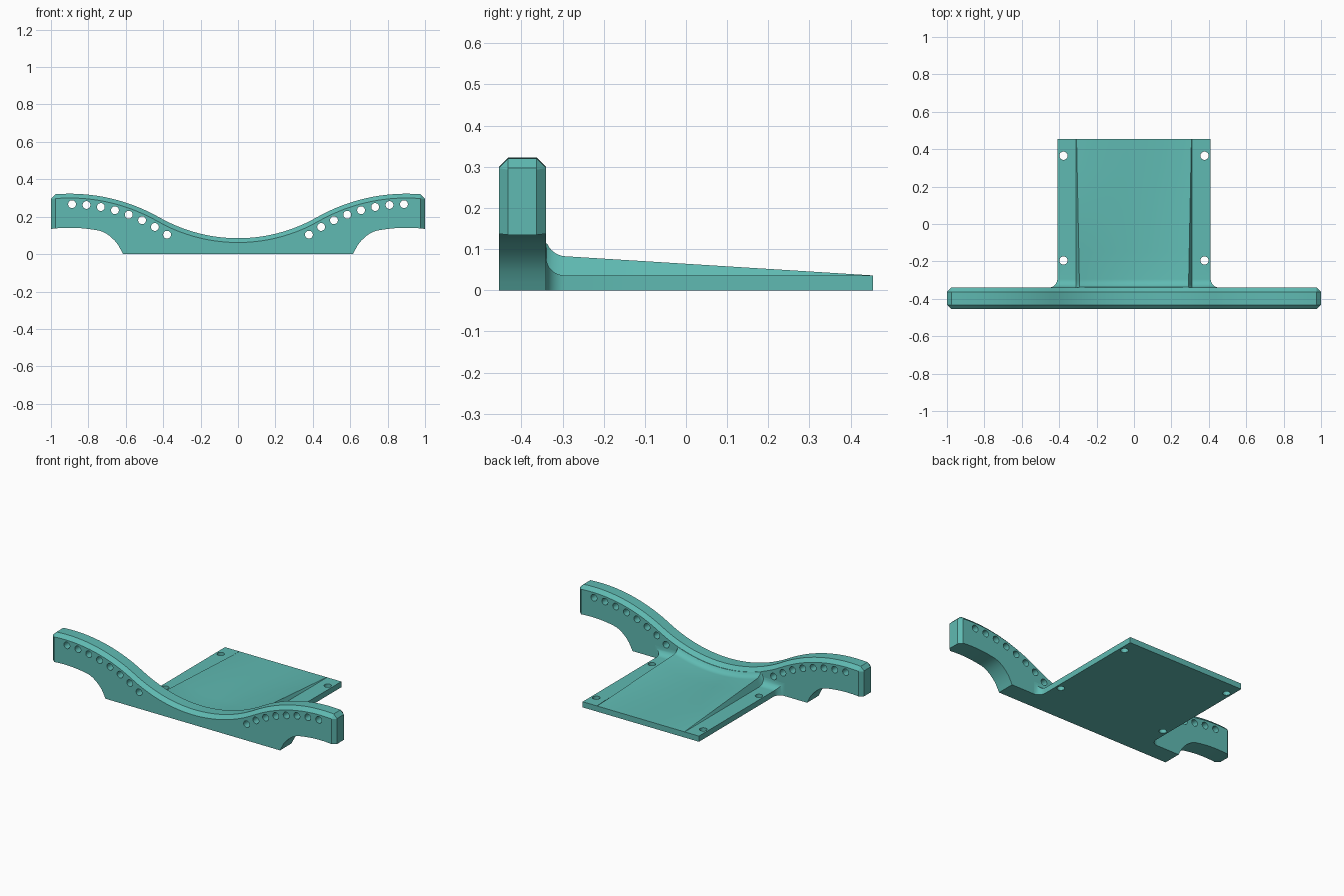
import bpy, bmesh, math
from mathutils import Matrix

if "Cube" in bpy.data.objects:
    bpy.data.objects.remove(bpy.data.objects["Cube"])

teal = bpy.data.materials.new("teal")
teal.diffuse_color = (0.115, 0.49, 0.445, 1)
teal.use_nodes = True
teal.node_tree.nodes["Principled BSDF"].inputs["Base Color"].default_value = teal.diffuse_color

Y0, Y1, C = -0.455, -0.34, 0.023      # yoke front, yoke back, chamfer
YB, R, T = 0.455, 0.045, 0.036        # plate rear, fillet radius, plate thickness
ARC_X, ARC_Z = 0.9, -0.647            # centre of the arm arcs


def loft(name, sections):
    """Closed skin through equal-length loops of points."""
    bm = bmesh.new()
    rows = [[bm.verts.new(p) for p in s] for s in sections]
    n = len(rows[0])
    for a, b in zip(rows, rows[1:]):
        for i in range(n):
            j = (i + 1) % n
            bm.faces.new((a[i], a[j], b[j], b[i]))
    bm.faces.new(rows[0])
    bm.faces.new(rows[-1][::-1])
    bmesh.ops.recalc_face_normals(bm, faces=bm.faces)
    me = bpy.data.meshes.new(name)
    bm.to_mesh(me)
    bm.free()
    ob = bpy.data.objects.new(name, me)
    bpy.context.collection.objects.link(ob)
    me.materials.append(teal)
    return ob


def drill(ob, centres, radius, rot):
    """Cut round through holes at the given centres."""
    bm = bmesh.new()
    for c in centres:
        bmesh.ops.create_cone(bm, cap_ends=True, segments=32, radius1=radius, radius2=radius,
                              depth=0.3, matrix=Matrix.Translation(c) @ rot)
    me = bpy.data.meshes.new("hole_cutter")
    bm.to_mesh(me)
    bm.free()
    me.materials.append(teal)
    cutter = bpy.data.objects.new("hole_cutter", me)
    bpy.context.collection.objects.link(cutter)
    cutter.hide_render = True
    mod = ob.modifiers.new("holes", 'BOOLEAN')
    mod.operation, mod.solver, mod.object = 'DIFFERENCE', 'EXACT', cutter
    bpy.ops.object.select_all(action='DESELECT')
    bpy.context.view_layer.objects.active = ob
    ob.select_set(True)
    bpy.ops.object.modifier_apply(modifier=mod.name)
    bpy.data.objects.remove(cutter)
    bpy.ops.object.shade_smooth_by_angle(angle=math.radians(25))


def top(x):
    """Upper edge of the yoke: a dip blending into two arches."""
    x = abs(x)
    if x < 0.42:
        return 0.935 - math.sqrt(0.85 ** 2 - x * x)
    return ARC_Z + math.sqrt(0.97 ** 2 - (x - ARC_X) ** 2)


UNDER = [(0.615, 0), (0.625, 0.02), (0.64, 0.048), (0.66, 0.073), (0.685, 0.096),
         (0.705, 0.110), (0.725, 0.120), (0.745, 0.126), (0.765, 0.1295)]


def under(x):
    """Lower edge of the yoke: flat foot, curved notch, arched arm."""
    x = abs(x)
    if x <= 0.615:
        return 0
    for (xa, za), (xb, zb) in zip(UNDER, UNDER[1:]):
        if x <= xb:
            return za + (zb - za) * (x - xa) / (xb - xa)
    return ARC_Z + math.sqrt(0.788 ** 2 - (x - ARC_X) ** 2)


# Yoke: chamfered section swept along x, narrowing at both tips
def yoke_section(x):
    zt, zb, inset = top(x), under(x), 0
    slope = (top(x + 0.001) - top(x - 0.001)) / 0.002 if abs(x) < 0.98 else 0
    shoulder = zt - C * math.sqrt(1 + slope * slope)
    if abs(x) > 0.99:
        inset, zt, shoulder = C, zt - 0.021, zt - 0.025
    return [(x, Y0 + inset, zb), (x, Y0 + inset, shoulder), (x, Y0 + C, zt),
            (x, Y1 - C, zt), (x, Y1 - inset, shoulder), (x, Y1 - inset, zb)]


half = [i * 0.03 for i in range(1, 21)] + [p[0] for p in UNDER] \
    + [0.79 + i * 0.03 for i in range(6)] + [0.96, 0.977, 1.0]
xs = [-x for x in reversed(half)] + [0] + half
yoke = loft("yoke", [yoke_section(x) for x in xs])
spots = []
for k in range(8):
    a = math.radians(0.8 + 4.85 * k)
    for s in (-1, 1):
        spots.append((s * (ARC_X - 0.914 * math.sin(a)), -0.4, ARC_Z + 0.914 * math.cos(a)))
drill(yoke, spots, 0.021, Matrix.Rotation(math.pi / 2, 4, 'X'))


# Base plate: flat margins, dished centre between two tapering ridges, filleted to the yoke
def plate_section(y):
    t = (YB - y) / 0.755
    d = min(R, max(0, Y1 + R - y))
    rise = R - math.sqrt(max(0, R * R - d * d))
    ridge = 0.307 - 0.015 * min(t, 1)
    edge = 0.41 + rise
    right = [(ridge * i / 12, T + 0.047 * min(t, 1.03) * (i / 12) ** 2) for i in range(1, 13)]
    right += [(0.31, T), (edge, T)]
    pts = [(-x, z) for x, z in reversed(right)] + [(0, T)] + right
    loop = [(x, y, min(z + rise, top(x) - C)) for x, z in pts]
    return loop + [(edge, y, 0), (-edge, y, 0)]


ys = [Y1 + R * (1 - math.cos(i * math.pi / 16)) for i in range(9)]
ys += [-0.15, 0.0, 0.15, 0.3, YB]
plate = loft("base_plate", [plate_section(y) for y in ys])
drill(plate, [(s * 0.377, y, 0) for s in (-1, 1) for y in (-0.195, 0.365)], 0.022, Matrix())
